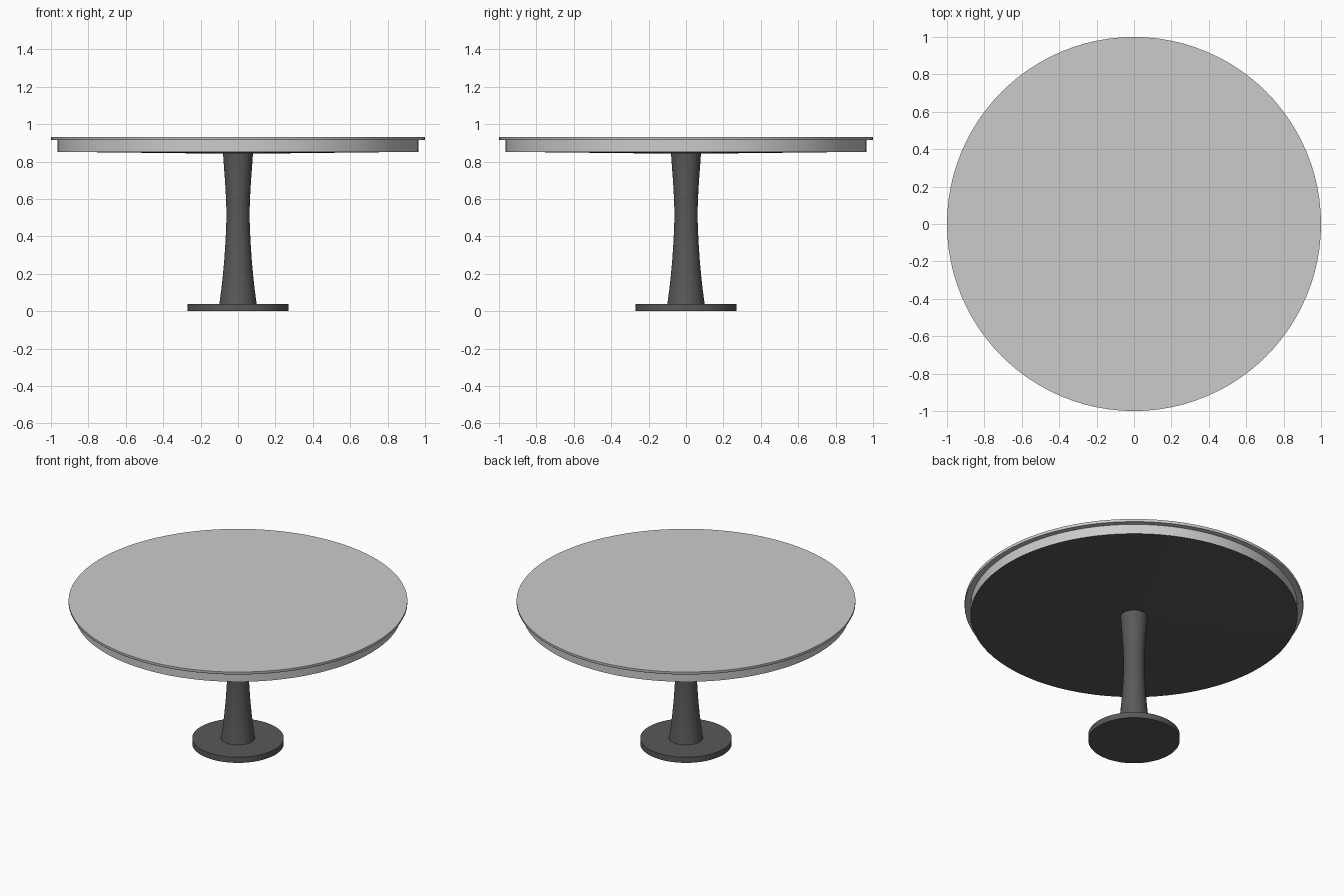
import bpy, bmesh, math

if "Cube" in bpy.data.objects:
    bpy.data.objects.remove(bpy.data.objects["Cube"])

SEGMENTS = 96


def lathe(name, profile, material=None):
    """Revolve (radius, z) points around the z axis; radius 0 ends close the form."""
    bm = bmesh.new()
    verts = [bm.verts.new((r, 0, z)) for r, z in profile]
    edges = [bm.edges.new(pair) for pair in zip(verts, verts[1:])]
    bmesh.ops.spin(bm, geom=verts + edges, cent=(0, 0, 0), axis=(0, 0, 1),
                   angle=math.tau, steps=SEGMENTS, use_duplicate=False)
    bmesh.ops.remove_doubles(bm, verts=bm.verts, dist=1e-5)
    bmesh.ops.recalc_face_normals(bm, faces=bm.faces)
    mesh = bpy.data.meshes.new(name)
    bm.to_mesh(mesh)
    bm.free()
    obj = bpy.data.objects.new(name, mesh)
    bpy.context.collection.objects.link(obj)
    if material:
        mesh.materials.append(material)
    bpy.ops.object.select_all(action='DESELECT')
    obj.select_set(True)
    bpy.context.view_layer.objects.active = obj
    bpy.ops.object.shade_smooth_by_angle(angle=math.radians(30))
    return obj


dark = bpy.data.materials.new("dark_metal")
dark.diffuse_color = (0.1, 0.1, 0.1, 1)
dark.use_nodes = True
dark.node_tree.nodes["Principled BSDF"].inputs["Base Color"].default_value = dark.diffuse_color

# Round foot plate
lathe("base_plate", [(0, 0), (0.27, 0), (0.27, 0.037), (0, 0.037)], dark)

# Waisted column
column = [(0.1, 0.037), (0.09, 0.11), (0.081, 0.19), (0.073, 0.28), (0.067, 0.37),
          (0.063, 0.46), (0.062, 0.53), (0.064, 0.6), (0.069, 0.69),
          (0.075, 0.77), (0.08, 0.843)]
lathe("column", [(0, 0.037)] + column + [(0, 0.843)], dark)

# Shallow dished underside panel
lathe("underside_panel", [(0, 0.841), (0.08, 0.842), (0.965, 0.852), (0, 0.852)], dark)

# Apron band set in below the top
lathe("apron", [(0, 0.852), (0.965, 0.852), (0.965, 0.915), (0, 0.915)])

# Table top with a slim stepped rim
lathe("table_top", [(0, 0.915), (0.998, 0.915), (1, 0.919), (1, 0.932), (0, 0.932)])
